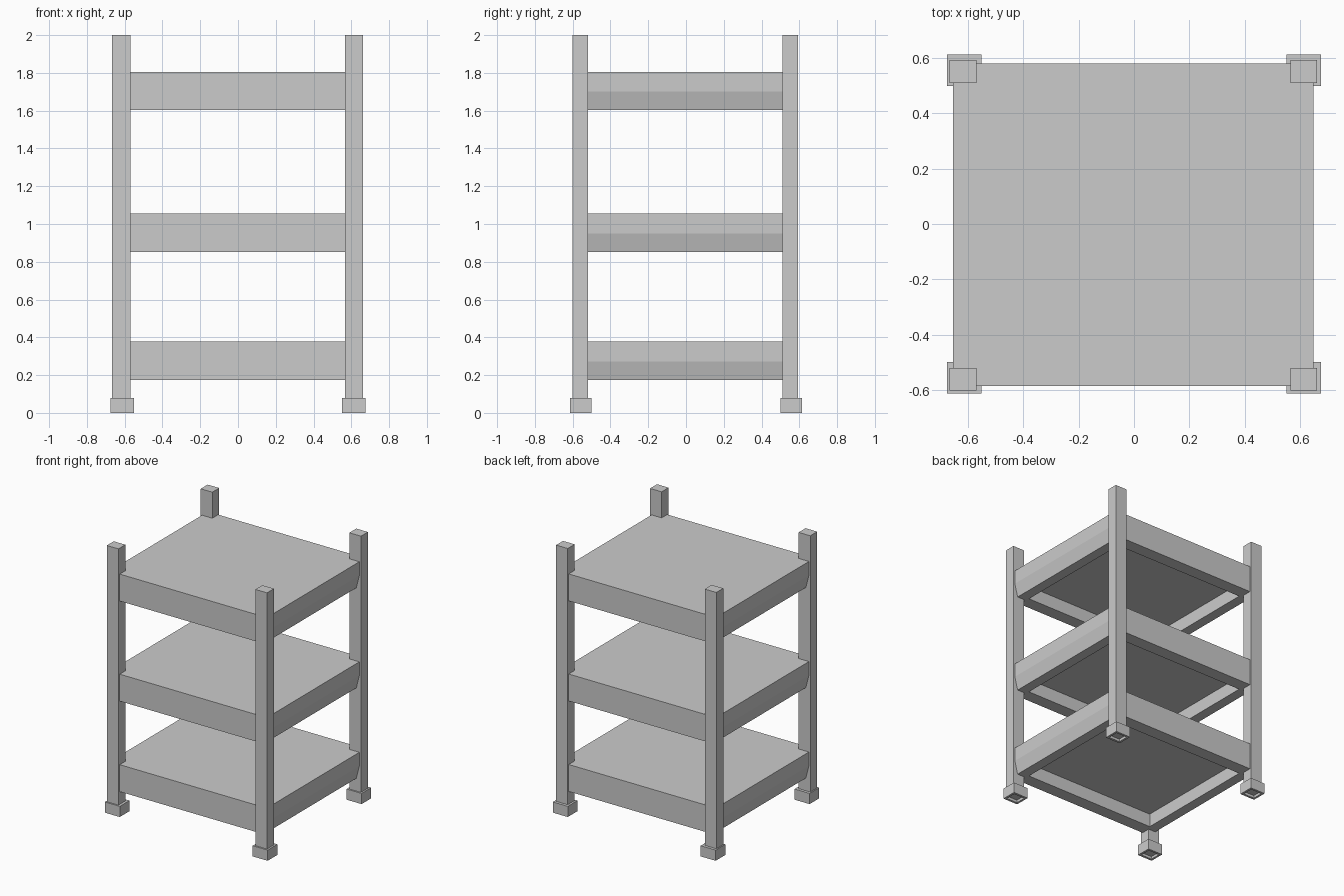
import bpy, bmesh

if "Cube" in bpy.data.objects:
    bpy.data.objects.remove(bpy.data.objects["Cube"])

grey = bpy.data.materials.new("light grey")
grey.diffuse_color = (0.6, 0.6, 0.6, 1)
grey.use_nodes = True
grey.node_tree.nodes["Principled BSDF"].inputs["Base Color"].default_value = grey.diffuse_color


def finish(name, bm):
    bmesh.ops.recalc_face_normals(bm, faces=bm.faces)
    me = bpy.data.meshes.new(name)
    bm.to_mesh(me)
    bm.free()
    me.materials.append(grey)
    ob = bpy.data.objects.new(name, me)
    bpy.context.collection.objects.link(ob)


def loft(name, rings):
    """Stack of rectangles (cx, cy, half x, half y, z), capped at both ends."""
    bm = bmesh.new()
    loops = [[bm.verts.new((cx + sx * hx, cy + sy * hy, z))
              for sx, sy in ((-1, -1), (1, -1), (1, 1), (-1, 1))]
             for cx, cy, hx, hy, z in rings]
    for a, b in zip(loops, loops[1:]):
        for i in range(4):
            j = (i + 1) % 4
            bm.faces.new((a[i], a[j], b[j], b[i]))
    bm.faces.new(loops[0])
    bm.faces.new(loops[-1])
    finish(name, bm)


# Shelves: slab on a hollow skirt whose left and right sides lean inward
for name, z in (("bottom_shelf", 0.175), ("middle_shelf", 0.853), ("top_shelf", 1.603)):
    loft(name, [(-0.003, -0.003, hx, hy, z + dz) for hx, hy, dz in (
        (0.55, 0.485, 0.1), (0.55, 0.485, 0), (0.627, 0.583, 0),
        (0.652, 0.583, 0.098), (0.652, 0.583, 0.202))])

# Corner posts with hollow-bottomed feet
for sx, side in ((-1, "left"), (1, "right")):
    for sy, end in ((-1, "front"), (1, "back")):
        px, py = sx * 0.616 - 0.002, sy * 0.556 - 0.005
        fx, fy = sx * 0.613, sy * 0.556
        loft(f"{end}_{side}_post", [(px, py, 0.048, 0.041, z) for z in (0.03, 2.0)])
        loft(f"{end}_{side}_foot", [(fx, fy, hx, hy, z) for hx, hy, z in (
            (0.046, 0.04, 0.02), (0.046, 0.04, 0), (0.062, 0.057, 0), (0.062, 0.057, 0.08))])
